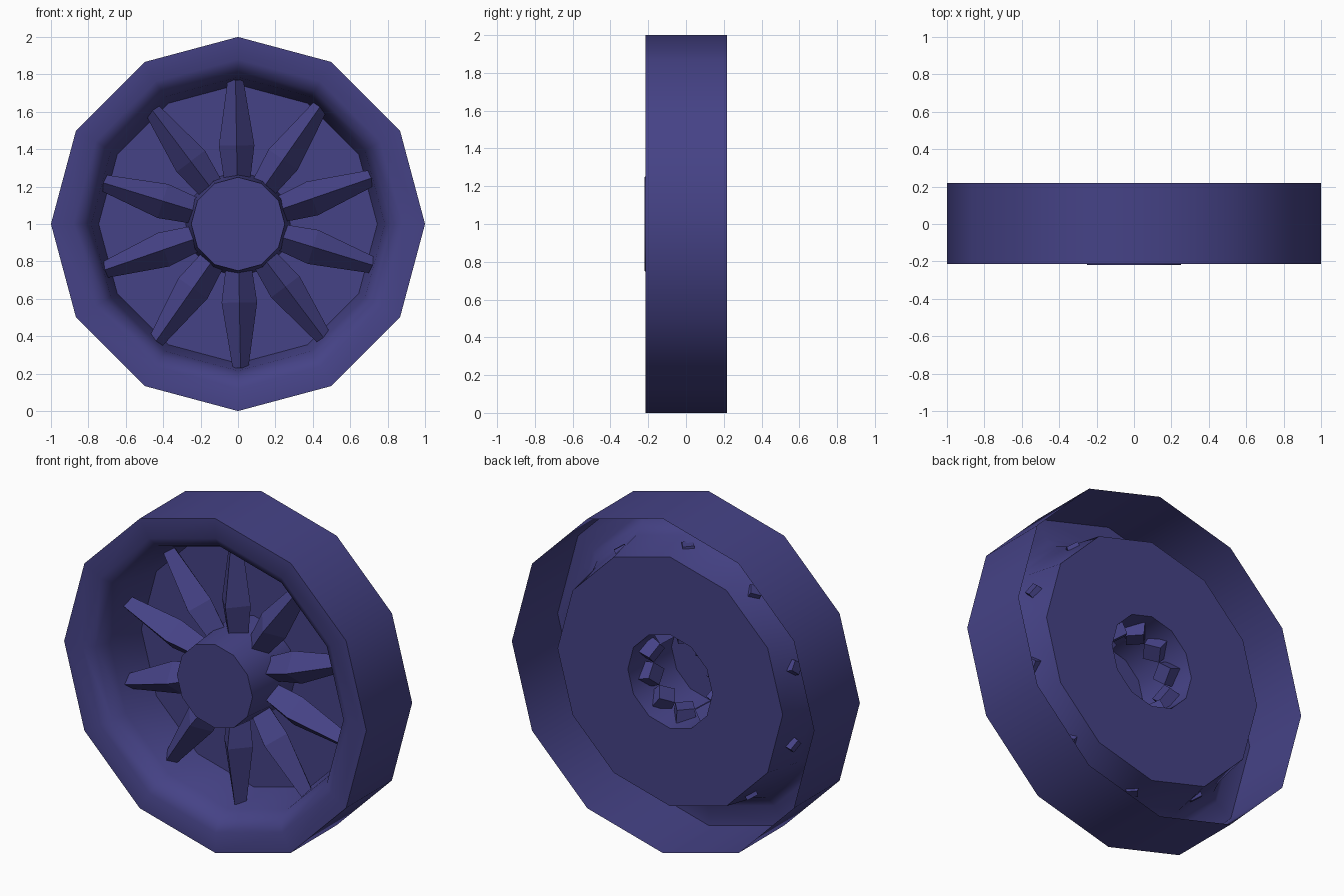
import bpy, bmesh, math
from mathutils import Vector

if "Cube" in bpy.data.objects:
    bpy.data.objects.remove(bpy.data.objects["Cube"])

mat = bpy.data.materials.new("dark_blue")
mat.diffuse_color = (0.06, 0.055, 0.24, 1)
mat.use_nodes = True
mat.node_tree.nodes["Principled BSDF"].inputs["Base Color"].default_value = mat.diffuse_color


def finish(name, bm, angle):
    bm.normal_update()
    me = bpy.data.meshes.new(name)
    bm.to_mesh(me)
    bm.free()
    ob = bpy.data.objects.new(name, me)
    bpy.context.collection.objects.link(ob)
    me.materials.append(mat)
    ob.location.z = 1
    bpy.ops.object.select_all(action='DESELECT')
    ob.select_set(True)
    bpy.context.view_layer.objects.active = ob
    if angle:
        bpy.ops.object.shade_smooth_by_angle(angle=math.radians(angle))
    return ob


def lathe(name, profile, sides=12, cap_end=False, angle=50):
    """Revolve (radius, y) points around the y axis."""
    bm = bmesh.new()
    rings = []
    for r, y in profile:
        rings.append([bm.verts.new((r * math.cos(a), y, r * math.sin(a)))
                      for a in (2 * math.pi * i / sides for i in range(sides))])
    for p, q in zip(rings, rings[1:]):
        for i in range(sides):
            j = (i + 1) % sides
            bm.faces.new((p[i], p[j], q[j], q[i]))
    if cap_end:
        bm.faces.new(rings[-1])
    return finish(name, bm, angle)


# Open-backed tread, front lip and inner drum
lathe("tyre_shell", [(1, .218), (1, -.215), (.88, -.213), (.82, -.175),
                     (.785, -.09), (.745, .15)])

# Flat rear plate with hub opening
lathe("back_plate", [(.745, .15), (.28, .15)])

# Hollow hub with closed front
lathe("hub", [(.28, .15), (.25, -.22)], cap_end=True)

# Ten leaf-shaped spokes: stations are (radius, half width, front y, back y)
stations = [(.20, .065, -.07, .08), (.42, .095, -.11, .10), (.77, .042, -.05, .05)]
bm = bmesh.new()
for k in range(10):
    a = math.radians(91 + 36 * k)
    out = Vector((math.cos(a), 0, math.sin(a)))
    side = Vector((-math.sin(a), 0, math.cos(a)))
    rings = []
    for r, w, yf, yb in stations:
        ym = (yf + yb) / 2
        section = [(-w, ym), (0, yf), (w, ym), (0, yb)]
        rings.append([bm.verts.new(out * r + side * s + Vector((0, y, 0)))
                      for s, y in section])
    for p, q in zip(rings, rings[1:]):
        for i in range(4):
            j = (i + 1) % 4
            bm.faces.new((p[i], p[j], q[j], q[i]))
    bm.faces.new(rings[0][::-1])
    bm.faces.new(rings[-1])
bmesh.ops.recalc_face_normals(bm, faces=bm.faces[:])
finish("spokes", bm, 0)
